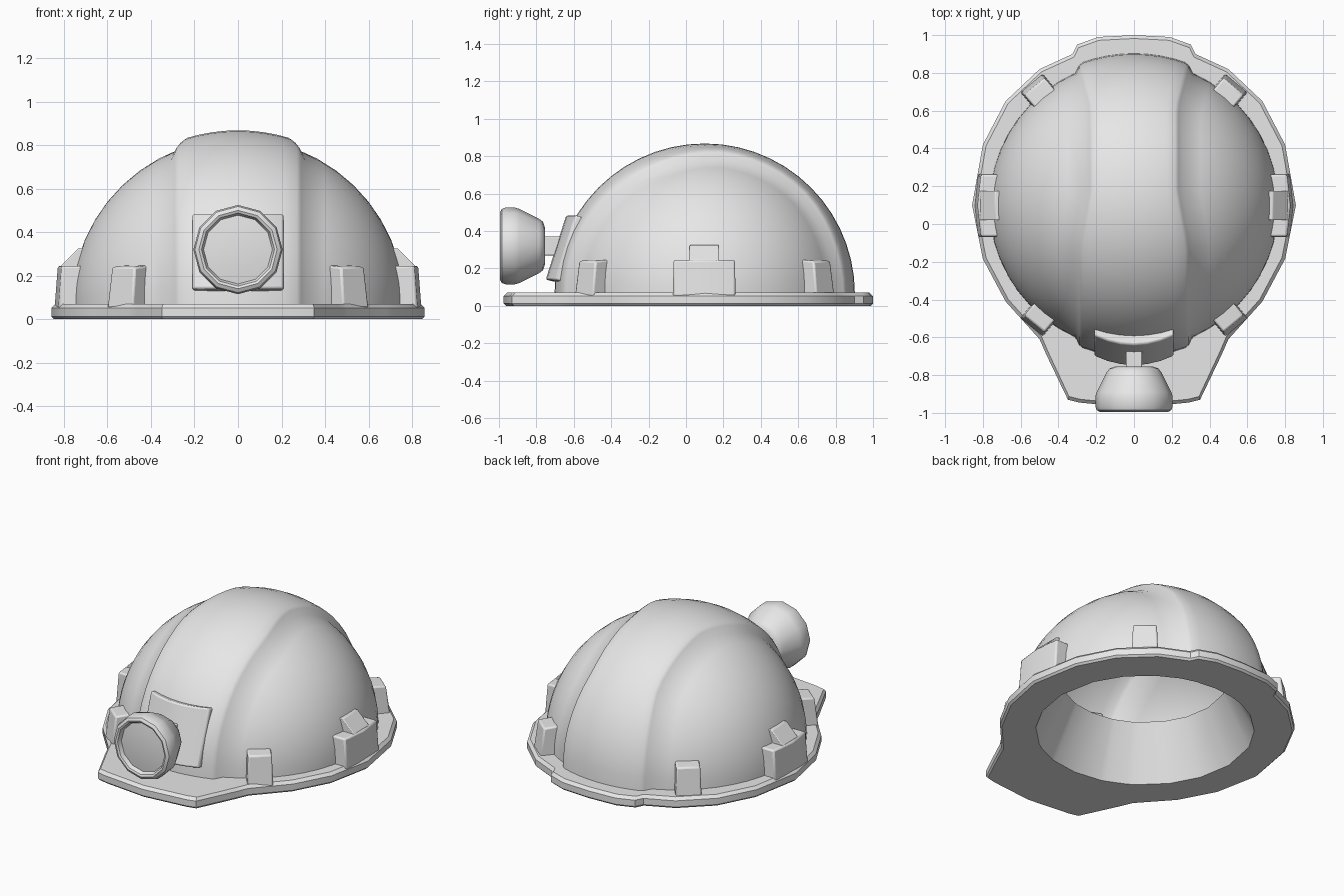
import bpy, bmesh, math
from mathutils import Vector

if "Cube" in bpy.data.objects:
    bpy.data.objects.remove(bpy.data.objects["Cube"])

gray = bpy.data.materials.new("light_gray")
gray.diffuse_color = (0.8, 0.8, 0.8, 1)
gray.use_nodes = True
gray.node_tree.nodes["Principled BSDF"].inputs["Base Color"].default_value = gray.diffuse_color
CY, CZ = 0.1, 0.07          # dome centre


def loft(name, rings, closed=True, caps=(True, True), bevel=0.0, angle=35):
    """Skin a list of point rings into one object."""
    bm = bmesh.new()
    vs = [[bm.verts.new(p) for p in ring] for ring in rings]
    n = len(rings[0])
    for a, b in zip(vs, vs[1:]):
        for i in range(n if closed else n - 1):
            j = (i + 1) % n
            bm.faces.new((a[i], a[j], b[j], b[i]))
    if caps[0]:
        bm.faces.new(vs[0][::-1])
    if caps[1]:
        bm.faces.new(vs[-1])
    bmesh.ops.remove_doubles(bm, verts=bm.verts, dist=1e-4)
    bmesh.ops.recalc_face_normals(bm, faces=bm.faces)
    me = bpy.data.meshes.new(name)
    bm.to_mesh(me)
    bm.free()
    me.materials.append(gray)
    ob = bpy.data.objects.new(name, me)
    bpy.context.collection.objects.link(ob)
    if bevel:
        m = ob.modifiers.new("bevel", "BEVEL")
        m.width, m.segments, m.limit_method = bevel, 2, "ANGLE"
    bpy.ops.object.select_all(action="DESELECT")
    ob.select_set(True)
    bpy.context.view_layer.objects.active = ob
    bpy.ops.object.shade_smooth_by_angle(angle=math.radians(angle))
    return ob


def interp(x, table):
    for (x0, y0), (x1, y1) in zip(table, table[1:]):
        if x <= x1:
            return y0 + (y1 - y0) * max(0, x - x0) / (x1 - x0)
    return table[-1][1]


# Dome shell with a raised front-to-back ridge of varying width
RIDGE_R, DOME_R = 0.803, 0.765
ridge_width = [(-0.12, 0.285), (0.17, 0.23), (0.62, 0.23), (0.84, 0.285)]
rows = []
for k in range(29):
    t = math.pi * k / 28
    w = interp(CY + 0.76 * math.cos(t), ridge_width)
    half = [(w * f, RIDGE_R) for f in (0.25, 0.5, 0.75, 0.95)]
    half += [(w + 0.005, RIDGE_R - 0.008), (w + 0.027, DOME_R)]
    p0 = math.asin((w + 0.027) / DOME_R)
    half += [(DOME_R * math.sin(p0 + (math.pi / 2 - p0) * i / 9), DOME_R)
             for i in range(1, 10)]
    cols = [(-x, r) for x, r in reversed(half)] + [(0, RIDGE_R)] + half
    row = []
    for x, r in cols:
        q = math.sqrt(max(0, r * r - x * x))
        row.append((x, CY + q * math.cos(t), CZ - 0.005 + q * math.sin(t)))
    rows.append(row)
loft("dome", rows, closed=False, caps=(False, False), angle=50)

# Brim with front visor and rear lip, open in the middle
right = [(0.19, 0.99), (0.30, 0.95), (0.325, 0.90), (0.50, 0.82), (0.68, 0.65),
         (0.80, 0.42), (0.857, 0.10), (0.80, -0.185), (0.68, -0.41),
         (0.50, -0.61), (0.465, -0.69), (0.35, -0.93), (0.29, -0.945)]
outline = ([(0, 1.0)] + right + [(0, -0.975)]
           + [(-x, y) for x, y in reversed(right)])


def brim_ring(inset, z):
    pts = []
    for x, y in outline:
        d = Vector((x, y - CY))
        d *= 1 - inset / d.length
        pts.append((d.x, CY + d.y, z))
    return pts


def inner_ring(r, z):
    pts = []
    for x, y in outline:
        d = Vector((x, y - CY)).normalized() * r
        pts.append((d.x, CY + d.y, z))
    return pts


loft("brim", [inner_ring(0.64, 0), brim_ring(0.012, 0), brim_ring(0, 0.012),
              brim_ring(0, 0.052), brim_ring(0.018, 0.07),
              inner_ring(0.73, 0.07)], caps=(False, False))


# Tapered inner band rising from the opening
def circle(r, z, n=32):
    return [(r * math.cos(2 * math.pi * i / n),
             CY + r * math.sin(2 * math.pi * i / n), z) for i in range(n)]


loft("inner_band", [inner_ring(0.64, 0), inner_ring(0.48, 0.33)],
     caps=(False, False))

# Four diagonal clips around the dome
for label, ang in (("back_right", 50), ("back_left", 130),
                   ("front_left", 230), ("front_right", 310)):
    a = math.radians(ang)
    rad, tan = Vector((math.cos(a), math.sin(a), 0)), Vector((-math.sin(a), math.cos(a), 0))

    def rect(r0, r1, h, z0, z1):
        return [Vector((0, CY, z)) + rad * r + tan * s for r, s, z in
                ((r0, -h, z0), (r1, -h, z1), (r1, h, z1), (r0, h, z0))]

    loft("clip_" + label, [rect(0.68, 0.845, 0.077, 0.05, 0.05),
                           rect(0.68, 0.82, 0.07, 0.25, 0.24)], bevel=0.01)

# Side mounts: bent block with a wedge tab on top
for label, s in (("right", 1), ("left", -1)):
    plan = [(0.70, -0.07), (0.825, -0.07), (0.843, 0.0975), (0.825, 0.265), (0.70, 0.265)]
    loft("side_mount_" + label,
         [[(s * x, y, 0.05) for x, y in plan],
          [(s * (x - 0.015), CY + (y - CY) * 0.98, 0.245) for x, y in plan]],
         bevel=0.01)
    wedge = [(0.68, 0.2), (0.815, 0.2), (0.815, 0.245), (0.735, 0.325), (0.68, 0.325)]
    loft("side_tab_" + label,
         [[(s * x, y, z) for x, z in wedge] for y in (0.02, 0.175)], bevel=0.005)

# Curved lamp mounting plate, leaning back with the dome
plate = []
for i in range(7):
    x = -0.21 + 0.07 * i
    c = 0.05 * (x / 0.21) ** 2
    plate.append([(x, -0.75 + c, 0.14), (x, -0.64 + c, 0.485),
                  (x, -0.575 + c, 0.465), (x, -0.685 + c, 0.125)])
loft("lamp_plate", plate, bevel=0.01)


# Headlamp turned about the y axis, with a recessed lens
def disc(r, y, n=12):
    return [(r * math.sin(2 * math.pi * i / n), y,
             0.32 + r * math.cos(2 * math.pi * i / n)) for i in range(n)]


lamp_profile = [(0.10, -0.755), (0.13, -0.765), (0.145, -0.785), (0.198, -0.89),
                (0.205, -0.915), (0.205, -0.965), (0.198, -0.985),
                (0.18, -0.995), (0.168, -0.99), (0.158, -0.965)]
loft("lamp_body", [disc(r, y) for r, y in lamp_profile], caps=(True, False), angle=40)
loft("lamp_lens", [disc(0.158, -0.965), disc(0.10, -0.972), disc(0.03, -0.975)],
     caps=(False, True))

# Short arm joining lamp to plate
loft("lamp_arm", [[(x, y, 0.32 + z) for x, z in
                   ((-0.042, -0.05), (0.042, -0.05), (0.042, 0.05), (-0.042, 0.05))]
                  for y in (-0.77, -0.66)], bevel=0.006)
